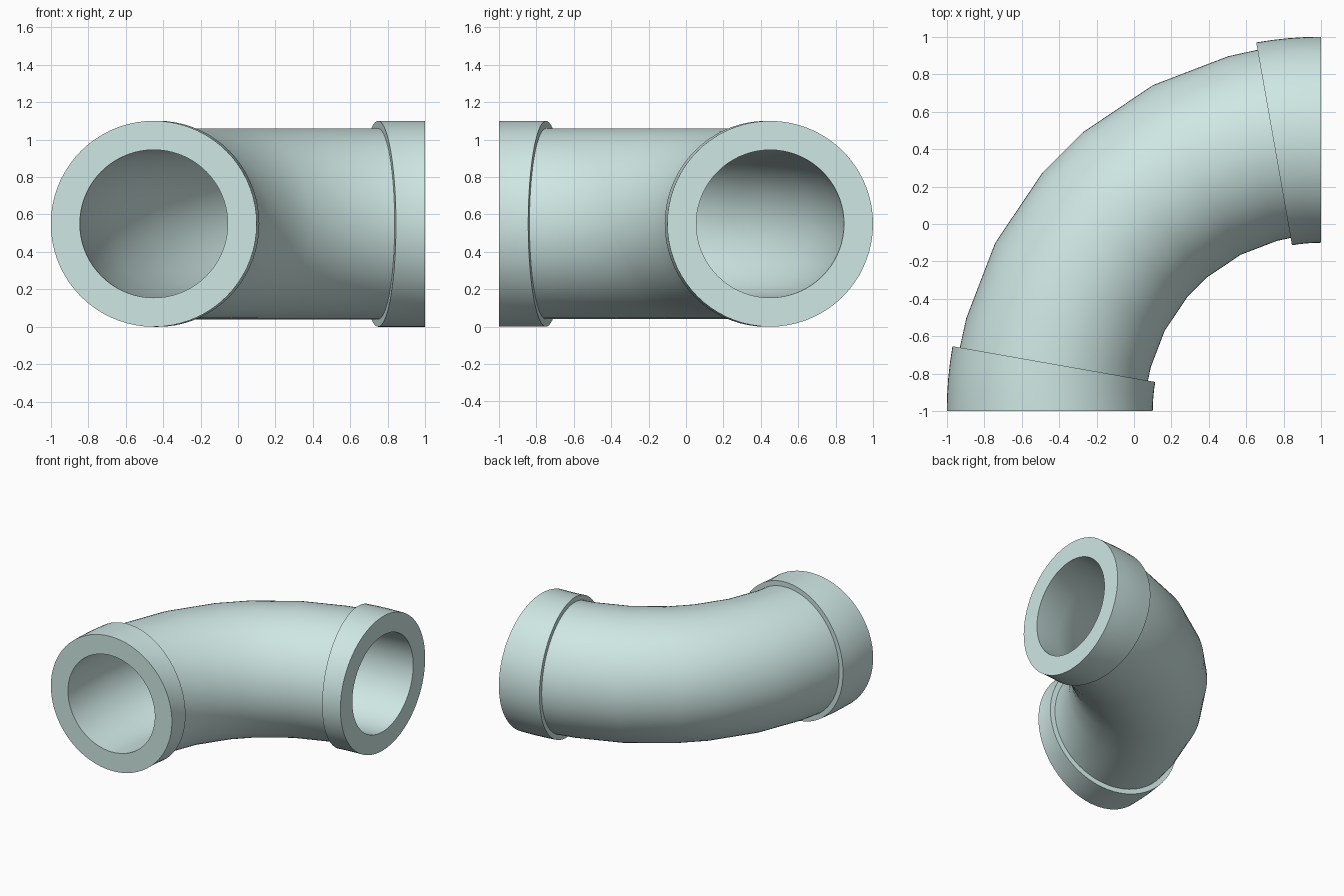
import bpy
import bmesh
from math import sin, cos, radians, pi

if "Cube" in bpy.data.objects:
    bpy.data.objects.remove(bpy.data.objects["Cube"])

BEND, MID_Z, SIDES = 1.45, 0.55, 72          # bend is centred on (1, -1)
R_COLLAR, R_PIPE, R_BORE = 0.55, 0.51, 0.395


def sweep(name, rows):
    """Skin circles given as (bend angle in degrees, radius) along the elbow."""
    bm = bmesh.new()
    rings = []
    for deg, r in rows:
        a = radians(deg)
        ring = []
        for k in range(SIDES):
            p = 2 * pi * k / SIDES
            d = BEND + r * cos(p)
            ring.append(bm.verts.new((1 - d * cos(a), -1 + d * sin(a), MID_Z + r * sin(p))))
        rings.append(ring)
    for a, b in zip(rings, rings[1:]):
        for k in range(SIDES):
            n = (k + 1) % SIDES
            bm.faces.new((a[k], a[n], b[n], b[k]))
    mesh = bpy.data.meshes.new(name)
    bm.to_mesh(mesh)
    bm.free()
    obj = bpy.data.objects.new(name, mesh)
    bpy.context.collection.objects.link(obj)
    mat = bpy.data.materials.get("pale_teal") or bpy.data.materials.new("pale_teal")
    mat.diffuse_color = (0.62, 0.80, 0.77, 1)
    mat.use_nodes = True
    mat.node_tree.nodes["Principled BSDF"].inputs["Base Color"].default_value = mat.diffuse_color
    mesh.materials.append(mat)
    bpy.ops.object.select_all(action='DESELECT')
    obj.select_set(True)
    bpy.context.view_layer.objects.active = obj
    bpy.ops.object.shade_smooth_by_angle(angle=radians(35))
    return obj


# Outer wall of the bend
sweep("pipe_wall", [(a, R_PIPE) for a in (10, 14.7, 27.3, 40.6, 49.4, 62.7, 75.3, 80)])

# Bore running through the whole elbow, facing inward
sweep("pipe_bore", [(90 * i / 7, R_BORE) for i in range(7, -1, -1)])

# Raised collars at both ends: end face, curved rim, step down to the pipe
collar = [(0, R_BORE)] + [(a, R_COLLAR) for a in (0, 2.5, 5, 7.5, 10)] + [(10, R_PIPE)]
sweep("front_collar", collar)
sweep("side_collar", [(90 - a, r) for a, r in reversed(collar)])
